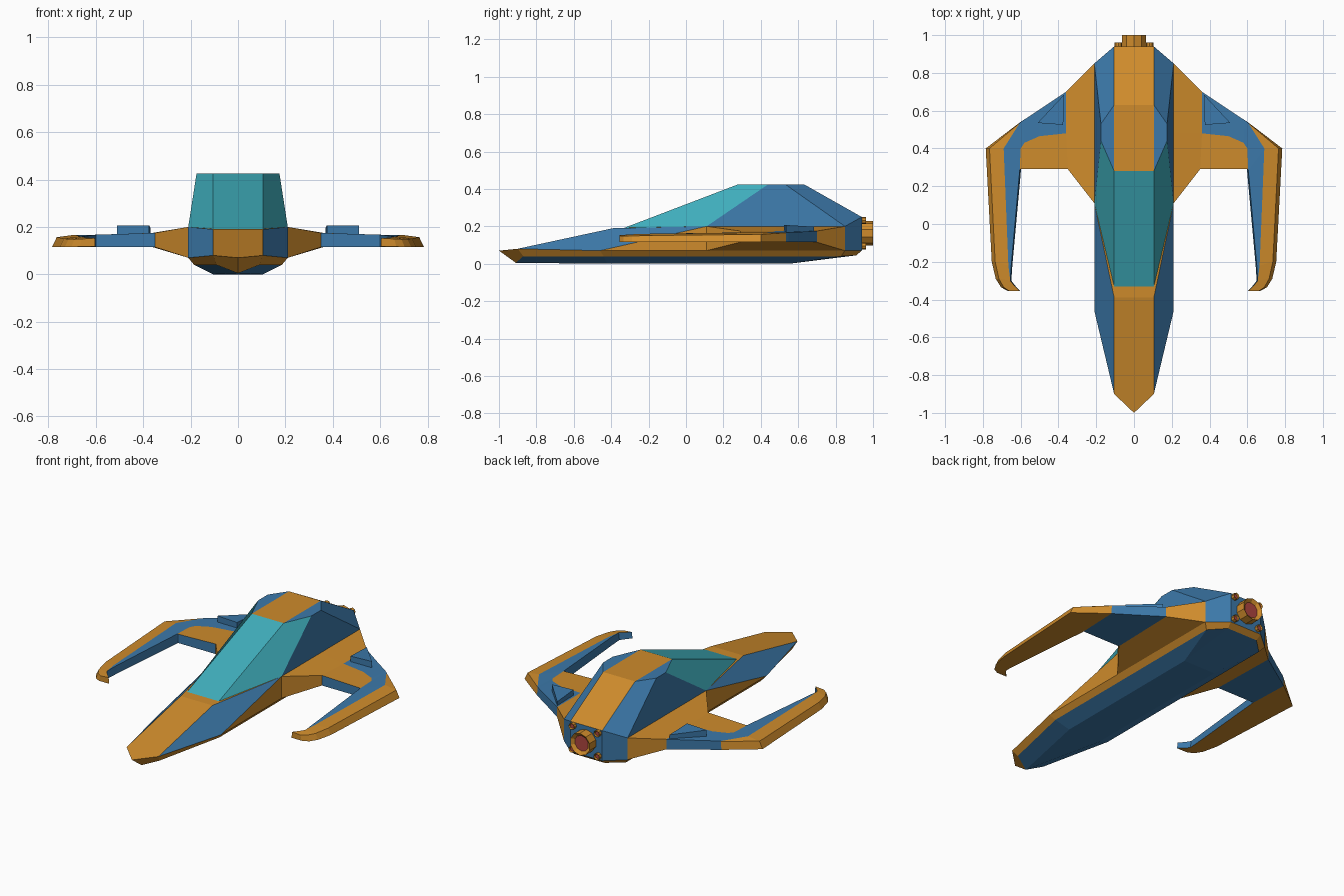
import bpy, bmesh, math
from mathutils import Matrix

if "Cube" in bpy.data.objects:
    bpy.data.objects.remove(bpy.data.objects["Cube"])


def material(name, rgb):
    m = bpy.data.materials.new(name)
    m.diffuse_color = (*rgb, 1)
    m.use_nodes = True
    m.node_tree.nodes["Principled BSDF"].inputs["Base Color"].default_value = m.diffuse_color
    return m


MATS = [material("orange_paint", (0.62, 0.26, 0.025)), material("blue_paint", (0.045, 0.19, 0.40)),
        material("canopy_glass", (0.05, 0.42, 0.50)), material("engine_red", (0.42, 0.06, 0.05))]
O, B, G, R = range(4)


def finish(bm, name):
    bmesh.ops.remove_doubles(bm, verts=bm.verts[:], dist=0.0005)
    bmesh.ops.recalc_face_normals(bm, faces=bm.faces[:])
    me = bpy.data.meshes.new(name)
    bm.to_mesh(me)
    bm.free()
    for m in MATS:
        me.materials.append(m)
    ob = bpy.data.objects.new(name, me)
    bpy.context.collection.objects.link(ob)
    return ob


def mirror_x(ob):
    ob.modifiers.new("mirror", 'MIRROR').use_mirror_merge = False


# Hull: named corner points of the right half; "-p" is the mirrored point
P = dict(tip=(0, -1, .07), n=(.105, -.9, .08), k=(.21, -.46, .07), t1=(.105, -.39, .19),
         t2=(.105, -.33, .192), w=(.21, .11, .2), wl=(.21, .11, .07),
         r1=(.105, .28, .425), r2=(.175, .44, .425), r3=(.175, .53, .425), r4=(.105, .63, .425),
         s=(.21, .85, .2), sl=(.21, .85, .07), e=(.105, .94, .25), el=(.105, .94, .07),
         kc=(.09, -.87, .04), ks=(.185, -.44, .04), kb=(.185, .83, .04), ek=(.1, .91, .045),
         b0=(0, -.91, .005), b1=(.105, -.42, 0), b2=(.105, .55, 0))
PANELS = [
    (O, "tip n t1 -t1 -n"), (B, "n k w t1"), (O, "k wl w"), (O, "t1 t2 w"), (O, "t1 -t1 -t2 t2"),
    (G, "t2 -t2 -r1 r1"), (G, "t2 w r2 r1"), (B, "w s r3 r2"),
    (O, "r1 r4 -r4 -r1"), (B, "r1 r2 r3 r4"), (O, "r4 e -e -r4"), (B, "r3 s e r4"),
    (B, "s sl el e"), (B, "e el -el -e"), (O, "w wl sl s"),
    (O, "tip n kc b0"), (O, "n k ks kc"), (O, "k wl sl kb ks"), (O, "sl el ek kb"), (O, "el -el -ek ek"),
    (B, "b0 kc ks b1"), (B, "b1 ks kb b2"), (B, "b2 kb ek"), (B, "b0 b1 b2 -b2 -b1"), (B, "b2 ek -ek -b2")]
bm = bmesh.new()
V = {}
for key, (x, y, z) in P.items():
    V[key] = bm.verts.new((x, y, z))
    V["-" + key] = bm.verts.new((-x, y, z)) if x else V[key]
for mat, text in PANELS:
    keys = text.split()
    flipped = [k[1:] if k[0] == "-" else "-" + k for k in keys]
    for ks in (keys, flipped):
        vs = [V[k] for k in ks]
        if not any(set(f.verts) == set(vs) for f in bm.faces):
            bm.faces.new(vs).material_index = mat
finish(bm, "hull")

# Wing: stations from root to claw tip, each with
# inner edge, paint line 1, paint line 2, outer edge (xy), bevel, z bottom, z top
STATIONS = [
    (.21, .11, .21, .48, .21, .85, .21, .85, 0, .07, .2),
    (.35, .29, .36, .48, .36, .70, .36, .70, 0, .115, .175),
    (.50, .29, .50, .465, .50, .606, .50, .606, 0, .115, .17),
    (.58, .29, .58, .43, .59, .547, .59, .547, 0, .115, .168),
    (.60, .29, .60, .40, .605, .535, .605, .535, .003, .115, .167),
    (.605, .285, .605, .285, .69, .40, .765, .40, .02, .115, .167),
    (.65, -.22, .65, -.22, .665, -.22, .735, -.20, .018, .115, .16),
    (.655, -.30, .655, -.30, .655, -.30, .715, -.29, .017, .115, .157),
    (.635, -.325, .635, -.325, .635, -.325, .69, -.335, .014, .115, .155),
    (.605, -.355, .605, -.355, .605, -.355, .66, -.355, .008, .117, .153)]
bm = bmesh.new()
rings = []
for fx, fy, ax, ay, bx, by, rx, ry, bev, zb, zt in STATIONS:
    pts = [(fx - bev / 3, fy, zb), (fx, fy, zt), (ax, ay, zt), (bx, by, zt),
           (rx, ry, zt - bev * .5), (rx + bev, ry, zb)]
    rings.append([bm.verts.new(p) for p in pts])
for i, (a, b) in enumerate(zip(rings, rings[1:])):
    root, middle = i == 0, 0 < i < 4
    colours = [O if root else B, O, O if root else B, O, B if middle else O, B if middle else O]
    for j, mat in enumerate(colours):
        k = (j + 1) % 6
        bm.faces.new((a[j], a[k], b[k], b[j])).material_index = mat
bm.faces.new(rings[0])
bm.faces.new(rings[-1])
bmesh.ops.dissolve_degenerate(bm, dist=0.0005, edges=bm.edges[:])
mirror_x(finish(bm, "wings"))

# Triangular wedges on the back of the wings
bm = bmesh.new()
tri = [(.375, .525, .207), (.51, .535, .207), (.37, .685, .198)]
top = [bm.verts.new(p) for p in tri]
low = [bm.verts.new((x, y, .16)) for x, y, _ in tri]
bm.faces.new(top)
bm.faces.new(low)
for i in range(3):
    j = (i + 1) % 3
    bm.faces.new((top[i], top[j], low[j], low[i]))
for f in bm.faces:
    f.material_index = B
mirror_x(finish(bm, "wing_wedges"))


# Engines: cylinders along y with a recessed red rear face
def nozzle(name, x, z, radius, y0, y1, sides, body):
    bm = bmesh.new()
    mat = Matrix.Translation((x, (y0 + y1) / 2, z)) @ Matrix.Rotation(-math.pi / 2, 4, 'X')
    bmesh.ops.create_cone(bm, cap_ends=True, segments=sides, radius1=radius, radius2=radius,
                          depth=y1 - y0, matrix=mat)
    bm.normal_update()
    for f in bm.faces:
        f.material_index = body
    cap = max(bm.faces, key=lambda f: f.calc_center_median().y)
    bmesh.ops.inset_region(bm, faces=[cap], thickness=radius * .3)
    cap.material_index = R
    bmesh.ops.translate(bm, verts=cap.verts[:], vec=(0, -(y1 - y0) * .2, 0))
    return finish(bm, name)


nozzle("main_engine", 0, .163, .066, .92, 1.0, 10, O)
for z in (.095, .232):
    mirror_x(nozzle("small_thruster", .083, z, .019, .92, .962, 8, O))
